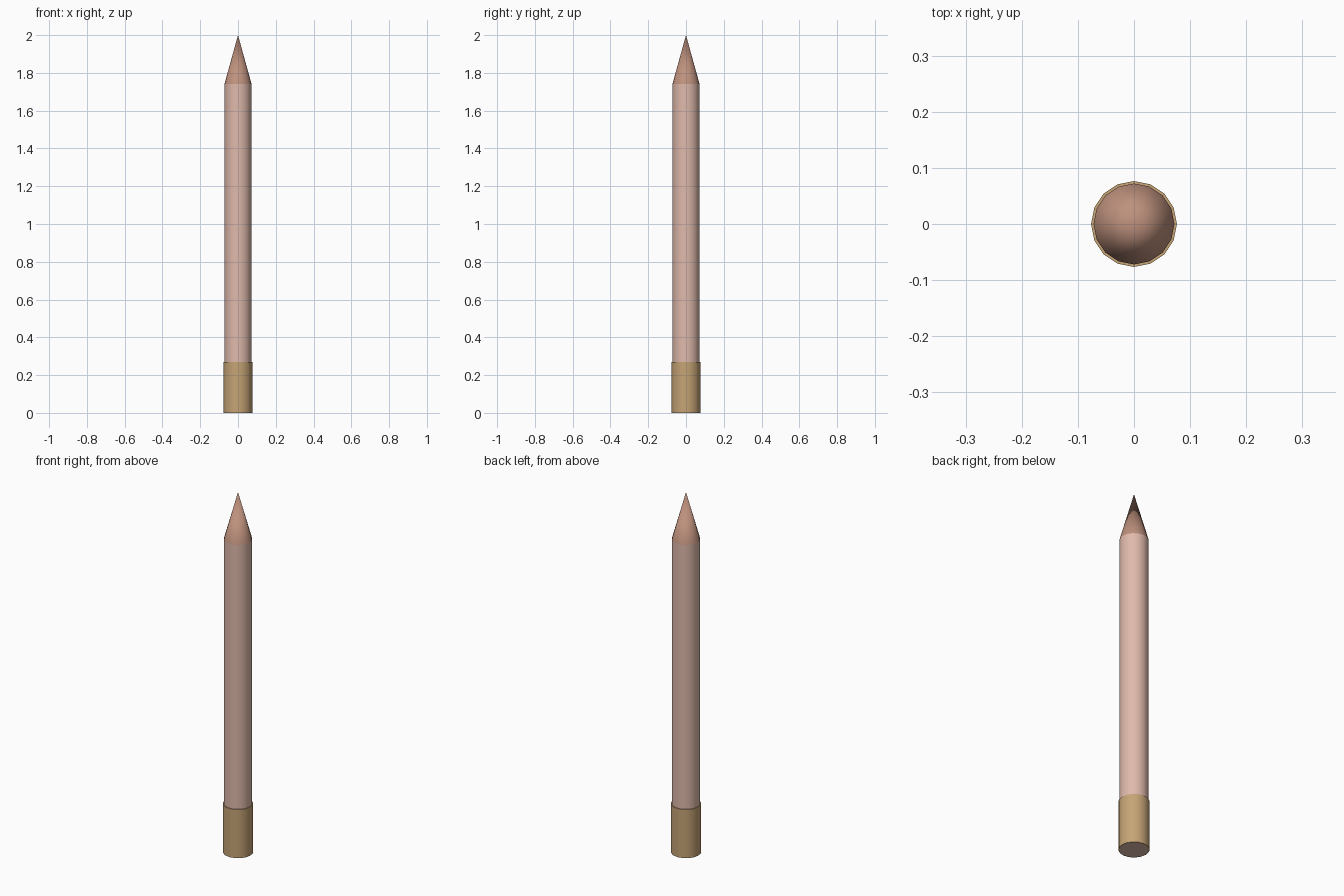
import bpy
import bmesh
import math

SIDES = 16

cube = bpy.data.objects.get("Cube")
if cube:
    bpy.data.objects.remove(cube, do_unlink=True)


def make_material(name, rgb):
    mat = bpy.data.materials.new(name)
    mat.use_nodes = True
    color = (*rgb, 1.0)
    mat.diffuse_color = color
    mat.node_tree.nodes["Principled BSDF"].inputs["Base Color"].default_value = color
    return mat


def lathe(name, profile, mat):
    """Spin a list of (radius, height) points around z."""
    bm = bmesh.new()
    verts = [bm.verts.new((r, 0, z)) for r, z in profile]
    edges = [bm.edges.new(pair) for pair in zip(verts, verts[1:])]
    bmesh.ops.spin(bm, geom=verts + edges, cent=(0, 0, 0), axis=(0, 0, 1),
                   angle=math.tau, steps=SIDES, use_duplicate=False)
    bmesh.ops.remove_doubles(bm, verts=bm.verts, dist=0.0001)
    bmesh.ops.recalc_face_normals(bm, faces=bm.faces)
    mesh = bpy.data.meshes.new(name)
    bm.to_mesh(mesh)
    bm.free()
    mesh.materials.append(mat)
    obj = bpy.data.objects.new(name, mesh)
    bpy.context.collection.objects.link(obj)
    bpy.ops.object.select_all(action="DESELECT")
    obj.select_set(True)
    bpy.context.view_layer.objects.active = obj
    bpy.ops.object.shade_smooth_by_angle(angle=math.radians(30))
    return obj


pink = make_material("dusty_pink", (0.745, 0.491, 0.413))
brown = make_material("copper_brown", (0.515, 0.283, 0.205))
gold = make_material("dull_gold", (0.565, 0.371, 0.181))

# Long shaft, running through the collar down to the ground
lathe("shaft", [(0, 0), (0.072, 0), (0.072, 1.74), (0, 1.74)], pink)

# Pointed tip
lathe("tip", [(0.072, 1.74), (0, 2.0)], brown)

# Collar sleeve around the lower end
lathe("collar", [(0.072, 0), (0.0765, 0), (0.0765, 0.27), (0.072, 0.27)], gold)
